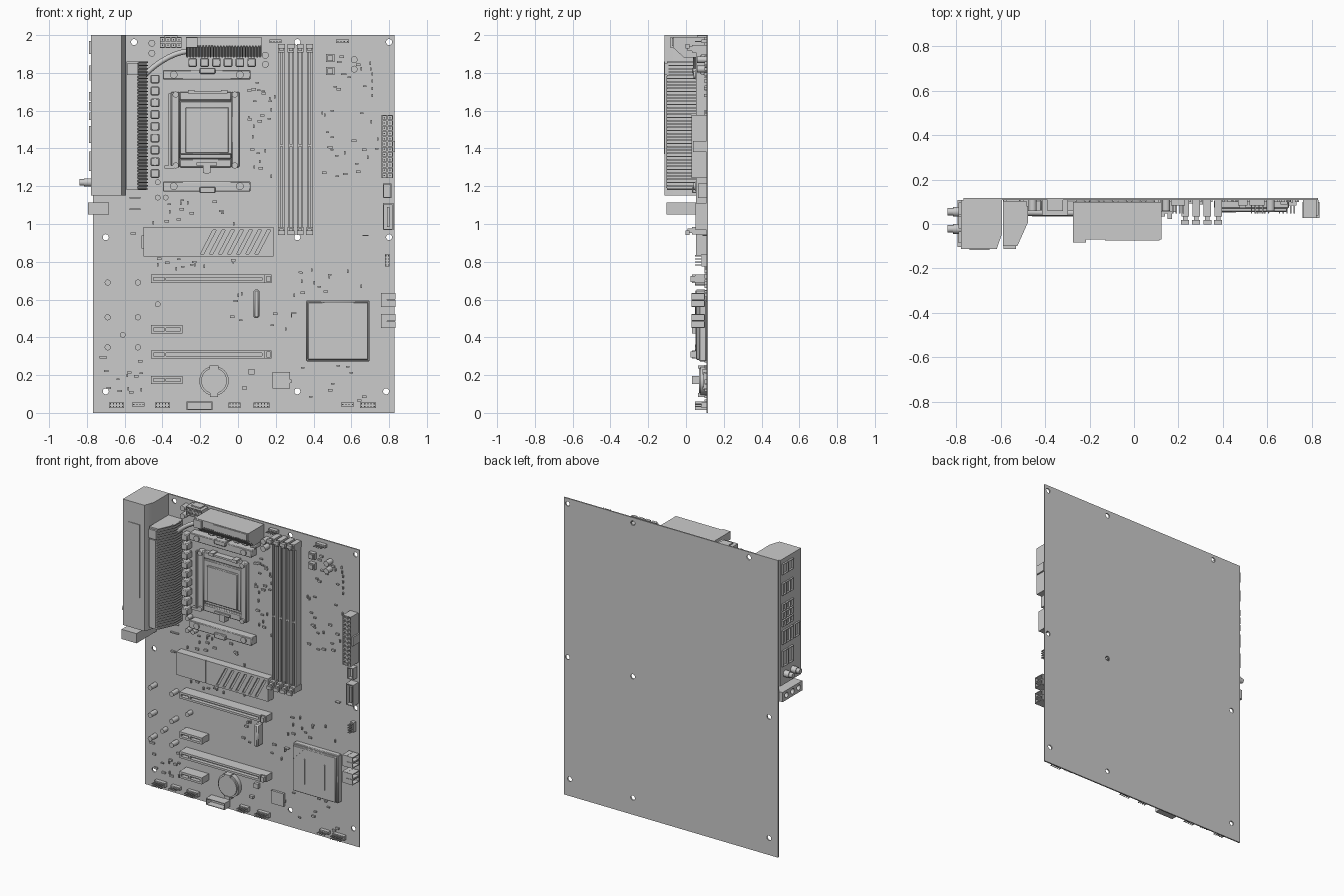
import bpy, bmesh, math, random
from mathutils import Matrix, Vector

if "Cube" in bpy.data.objects:
    bpy.data.objects.remove(bpy.data.objects["Cube"])

F, BACK = 0.108, 0.117          # front and back faces of the board
random.seed(4)


def box(bm, x0, x1, z0, z1, h1, h0=0.0):
    """Box on the board: front-view rectangle, heights measured off the board."""
    m = Matrix.Translation(((x0 + x1) / 2, F - (h0 + h1) / 2, (z0 + z1) / 2)) @ \
        Matrix.Diagonal((x1 - x0, h1 - h0, z1 - z0, 1))
    return bmesh.ops.create_cube(bm, size=1, matrix=m)["verts"]


def cyl(bm, x, z, r, h1, h0=0.0, seg=20):
    m = Matrix.Translation((x, F - (h0 + h1) / 2, z)) @ Matrix.Rotation(math.pi / 2, 4, 'X')
    bmesh.ops.create_cone(bm, cap_ends=True, segments=seg, radius1=r, radius2=r, depth=h1 - h0, matrix=m)


def prism(bm, pts, axis, a0, a1):
    """Extrude a 2D profile along one axis."""
    at = {'x': lambda p, a: (a, p[0], p[1]), 'y': lambda p, a: (p[0], a, p[1]),
          'z': lambda p, a: (p[0], p[1], a)}[axis]
    f = bm.faces.new([bm.verts.new(at(p, a0)) for p in pts])
    ext = bmesh.ops.extrude_face_region(bm, geom=[f])["geom"]
    d = Vector(at((0, 0), a1 - a0))
    bmesh.ops.translate(bm, verts=[v for v in ext if isinstance(v, bmesh.types.BMVert)], vec=d)


def socket(bm, verts, normal, rim, depth):
    """Sink an opening into the face of a box that looks along normal."""
    faces = [f for f in {f for v in verts for f in v.link_faces} if f.normal.dot(Vector(normal)) > 0.9]
    r = bmesh.ops.inset_individual(bm, faces=faces, thickness=rim)
    e = bmesh.ops.extrude_face_region(bm, geom=faces)["geom"]
    bmesh.ops.translate(bm, verts=[v for v in e if isinstance(v, bmesh.types.BMVert)], vec=-depth * Vector(normal))
    bmesh.ops.delete(bm, geom=faces, context='FACES')


def make(name, bm, bevel=0):
    bmesh.ops.recalc_face_normals(bm, faces=bm.faces)
    me = bpy.data.meshes.new(name)
    bm.to_mesh(me)
    bm.free()
    o = bpy.data.objects.new(name, me)
    bpy.context.collection.objects.link(o)
    if bevel:
        b = o.modifiers.new("bevel", 'BEVEL')
        b.width, b.segments = bevel, 1
    return o


def cut(o, bm):
    c = make("cutter", bm)
    m = o.modifiers.new("cut", 'BOOLEAN')
    m.operation, m.object, m.solver = 'DIFFERENCE', c, 'EXACT'
    bpy.context.view_layer.objects.active = o
    bpy.ops.object.modifier_apply(modifier="cut")
    bpy.data.objects.remove(c)


def boxes(name, rows, bevel=0):
    bm = bmesh.new()
    for r in rows:
        box(bm, *r)
    return make(name, bm, bevel)


def rounds(name, rows):
    bm = bmesh.new()
    for r in rows:
        cyl(bm, *r)
    return make(name, bm)


# board with mounting holes
board = boxes("board", [(-0.767, 0.828, 0, 2, 0, F - BACK)])
bm = bmesh.new()
for x, z in [(-.55, 1.963), (.314, 1.963), (.8, 1.963), (-.7, .93), (.314, .93), (.8, .93),
             (-.7, .114), (.314, .114), (.784, .114)]:
    cyl(bm, x, z, .016, .05, -.05)
cut(board, bm)

# rear port cover with raised panel
bm = bmesh.new()
prism(bm, [(-.778, F), (-.778, -.113), (-.618, -.113), (-.594, -.045), (-.594, F)], 'z', 1.152, 2)
make("port_cover", bm)
boxes("port_cover_panel", [(-.74, -.65, 1.37, 1.86, F + .117, F + .11)])

# rear ports: sunken openings on the left edge
bm = bmesh.new()
def port(z0, z1, y0, y1, n):
    for i in range(n):
        w = (y1 - y0) / n
        v = box(bm, -.79, -.76, z0, z1, F - y0 - i * w, F - y0 - (i + 1) * w + .004)
        bm.normal_update()
        socket(bm, v, (-1, 0, 0), .005, .022)
for z0, z1, n in [(1.90, 1.97, 2), (1.76, 1.84, 3), (1.655, 1.70, 3), (1.60, 1.645, 3), (1.55, 1.59, 3),
                  (1.43, 1.52, 3), (1.28, 1.385, 2)]:
    port(z0, z1, -.02, .1, n)
port(1.43, 1.52, -.085, -.03, 1)
make("rear_ports", bm)

# antenna posts
bm = bmesh.new()
for y in (.055, -.022):
    for r, x0, x1 in [(.022, -.815, -.77), (.017, -.838, -.815)]:
        bmesh.ops.create_cone(bm, cap_ends=True, segments=16, radius1=r, radius2=r, depth=x1 - x0,
            matrix=Matrix.Translation(((x0 + x1) / 2, y, 1.22)) @ Matrix.Rotation(math.pi / 2, 4, 'Y'))
make("antenna_posts", bm)

# audio jack block
jack = boxes("audio_jacks", [(-.794, -.683, 1.05, 1.115, F + .104, .0)])
bm = bmesh.new()
for y in (-.065, .0, .065):
    bmesh.ops.create_cone(bm, cap_ends=True, segments=16, radius1=.018, radius2=.018, depth=.08,
        matrix=Matrix.Translation((-.794, y, 1.083)) @ Matrix.Rotation(math.pi / 2, 4, 'Y'))
cut(jack, bm)

# side heatsink: sloped core plus fins
bm = bmesh.new()
side = [(-.59, F - .005), (-.59, -.1), (-.533, -.1), (-.484, .01), (-.484, F - .005)]
prism(bm, side, 'z', 1.18, 1.86)
for i in range(40):
    z = 1.182 + i * .0172
    prism(bm, [(-.55, .08), (-.55, -.1), (-.525, -.1), (-.476, .01), (-.476, .08)], 'z', z, z + .007)
make("side_heatsink", bm)
boxes("side_heatsink_cap", [(-.588, -.53, 1.79, 1.85, F + .113, F + .09),
                            (-.588, -.54, 1.19, 1.78, F + .106, F + .09)])

# top heatsink: sloped core plus fins
bm = bmesh.new()
prism(bm, [(.1, 1.99), (-.07, 1.99), (-.07, 1.945), (-.008, 1.888), (.1, 1.888)], 'x', -.275, .124)
for i in range(26):
    x = -.272 + i * .0154
    prism(bm, [(.06, 1.95), (-.07, 1.95), (-.07, 1.935), (-.012, 1.882), (.06, 1.882)], 'x', x, x + .007)
make("top_heatsink", bm)
boxes("top_heatsink_cap", [(-.274, -.215, 1.935, 1.988, F + .084, F + .06),
                           (-.13, .115, 1.943, 1.985, F + .074, F + .06)])

# heat pipe between the two heatsinks
cu = bpy.data.curves.new("heat_pipe", 'CURVE')
cu.dimensions, cu.bevel_depth, cu.bevel_resolution = '3D', .014, 2
sp = cu.splines.new('BEZIER')
sp.bezier_points.add(1)
for p, co, l, r in zip(sp.bezier_points, [(-.5, .05, 1.78), (-.26, .05, 1.915)],
                       [(-.52, .05, 1.74), (-.34, .05, 1.91)], [(-.44, .05, 1.85), (-.2, .05, 1.92)]):
    p.co, p.handle_left, p.handle_right = co, l, r
bpy.context.collection.objects.link(bpy.data.objects.new("heat_pipe", cu))

# power chokes
boxes("chokes", [(-.24 + i * .0625 - .023, -.24 + i * .0625 + .023, 1.832, 1.878, .055) for i in range(6)] +
      [(-.462, -.416, 1.244 + i * .0625, 1.29 + i * .0625, .055) for i in range(9)], .005)

# processor socket: frame, plate, lever, hooks
boxes("socket_frame", [(-.355, -.31, 1.3, 1.7, .032), (-.035, .008, 1.3, 1.7, .032), (-.31, -.035, 1.655, 1.7, .032),
                       (-.31, -.035, 1.3, 1.345, .032), (-.31, -.035, 1.345, 1.655, .02)], .005)
boxes("processor", [(-.308, -.03, 1.368, 1.65, .034), (-.278, -.05, 1.375, 1.618, .046)], .004)
boxes("socket_lever", [(-.367, -.355, 1.3, 1.69, .04, .02), (-.39, -.34, 1.293, 1.31, .045, .015),
                       (-.265, -.23, 1.69, 1.71, .045), (-.09, -.055, 1.69, 1.71, .045), (-.23, -.09, 1.69, 1.702, .04),
                       (-.185, -.145, 1.27, 1.315, .045), (-.22, -.11, 1.31, 1.325, .042)])
rounds("socket_screws", [(x, z, .016, .045) for x in (-.33, -.017) for z in (1.31, 1.685)] + [(-.165, 1.285, .02, .04)])

# cooler brackets
boxes("cooler_brackets", [(-.398, .066, 1.765, 1.815, .06), (-.203, -.12, 1.795, 1.827, .075),
                          (-.398, .066, 1.172, 1.225, .06), (-.203, -.12, 1.163, 1.197, .075)], .004)
rounds("bracket_screws", [(x, z, .02, .068) for x in (-.34, .01) for z in (1.79, 1.2)])

# memory slots with latches
bm = bmesh.new()
for x in (.23, .28, .33, .379):
    box(bm, x - .015, x + .015, .95, 1.94, .03)
    for s in (-1, 1):
        for z0, z1 in ((.985, 1.41), (1.42, 1.91)):
            box(bm, x + s * .0105 - .0045, x + s * .0105 + .0045, z0, z1, .055)
    box(bm, x - .015, x + .015, 1.41, 1.42, .055)
    for z0, z1, o in ((.945, .985, .943), (1.908, 1.948, 1.93)):
        box(bm, x - .017, x + .017, z0, z1, .075)
        box(bm, x - .01, x + .01, z0 + .008, z1 - .008, .1)
        box(bm, x - .018, x + .018, o, o + .022, .11, .09)
make("memory_slots", bm)


# power connectors with square sockets
def power(name, x0, z0, nx, nz, px, pz, h):
    bm = bmesh.new()
    for i in range(nx):
        for j in range(nz):
            v = box(bm, x0 + i * px, x0 + (i + 1) * px, z0 + j * pz, z0 + (j + 1) * pz, h)
            bm.normal_update()
            socket(bm, v, (0, -1, 0), .006, .04)
            cyl(bm, x0 + (i + .5) * px, z0 + (j + .5) * pz, .004, h - .01, .01, 6)
    make(name, bm)
power("processor_power", -.414, 1.932, 4, 2, .029, .029, .07)
power("main_power", .76, 1.243, 2, 12, .03, .0278, .08)
boxes("power_clips", [(-.39, -.32, 1.99, 1.998, .05), (.82, .83, 1.38, 1.44, .07)])

# edge sockets: drive ports and case ports
bm = bmesh.new()
for z in (.449, .561):
    box(bm, .757, .79, z, z + .075, .08, .008)
    for k in (0, .038):
        v = box(bm, .79, .834, z + k, z + k + .036, .08, .008)
        bm.normal_update()
        socket(bm, v, (1, 0, 0), .007, .03)
for r in [(.768, .812, 1.137, 1.215, .045), (.768, .822, .967, 1.11, .058)]:
    v = box(bm, *r)
    bm.normal_update()
    socket(bm, v, (0, -1, 0), .008, .03)
box(bm, .788, .802, .985, 1.09, .05)
make("edge_sockets", bm)

# drive heatsink with slanted grooves
m2 = boxes("drive_heatsink", [(-.499, .187, .829, .983, .055)])
bm = bmesh.new()
for i in range(7):
    x = -.2 + i * .048
    prism(bm, [(x, .84), (x + .018, .84), (x + .085, .968), (x + .067, .968)], 'y', 0, F - .043)
box(bm, -.28, -.275, .8, 1, .08, .049)
cut(m2, bm)
boxes("drive_heatsink_tabs", [(-.512, -.499, .87, .94, .03), (-.57, -.54, .945, .955, .012)])

# chipset heatsink with clipped corner step and grooves
chip = boxes("chipset_heatsink", [(.361, .697, .273, .595, .038), (.369, .689, .281, .587, .054)], .004)
boxes("chipset_lines", [(.455, .46, .345, .515, .057), (.605, .61, .345, .515, .057)])
bm = bmesh.new()
prism(bm, [(.372, .50), (.378, .50), (.46, .584), (.45, .584)], 'y', F - .03, F - .057)
make("chipset_corner_line", bm)

# expansion slots
bm = bmesh.new()
for x1, z in ((.14, .71), (-.293, .442), (.14, .309), (-.293, .174)):
    box(bm, -.46, x1, z - .022, z + .022, .05)
    for s in (-1, 1):
        box(bm, -.46, x1, z + s * .015 - .007, z + s * .015 + .007, .075)
    for a, b in ((-.46, -.448), (-.39, -.38), (x1 - .012, x1)):
        box(bm, a, b, z - .02, z + .02, .075)
    if x1 > 0:
        box(bm, .13, .178, z - .022, z + .022, .06)
        box(bm, .15, .172, z - .016, z + .016, .085)
make("expansion_slots", bm)
boxes("vertical_socket", [(.082, .113, .502, .652, .06)], .008)

# coin cell in holder
rounds("coin_cell", [(-.127, .17, .078, .03, 0, 32), (-.127, .17, .068, .04, 0, 32)])
boxes("coin_cell_clip", [(-.147, -.107, .085, .105, .045), (-.15, -.104, .235, .25, .045)])

# can capacitors
rounds("capacitors", [(x, z, .016, .06) for x in (-.69, -.53) for z in (.69, .506, .347)] +
       [(x, z, .015, .045) for x, z in [(-.61, .413), (-.425, .575), (-.425, 1.221), (-.425, 1.14), (-.383, 1.14)]] +
       [(x, z, .018, .05) for x, z in [(-.456, 1.957), (-.456, 1.904), (.145, 1.893), (.145, 1.845),
                                       (.615, 1.87), (.615, 1.82)]])

# buttons, chips and lamps
boxes("buttons", [(.467, .51, z, z + .043, .025) for z in (1.857, 1.788)] +
      [(.474, .503, z + .007, z + .036, .035) for z in (1.857, 1.788)])
boxes("chips", [(.182, .274, .13, .217, .015), (.055, .087, .202, .233, .02), (.02, .048, .125, .14, .02),
                (.545, .575, 1.79, 1.797, .015), (.66, .69, .937, .943, .02), (-.575, -.515, 1.135, 1.142, .012),
                (-.575, -.515, 1.075, 1.082, .012), (.28, .286, .505, .53, .02), (.28, .31, .525, .531, .02)])
boxes("lamps", [(.706, .715, z, z + .015, .012) for z in (1.787, 1.75, 1.71, 1.672)])

# pin headers
bm = bmesh.new()
def header(x0, x1, z0, z1, nx, nz):
    box(bm, x0, x1, z0, z1, .025)
    for i in range(nx):
        for j in range(nz):
            x, z = x0 + (i + .5) * (x1 - x0) / nx, z0 + (j + .5) * (z1 - z0) / nz
            box(bm, x - .003, x + .003, z - .003, z + .003, .06)
for x0, x1, n in [(-.683, -.604, 5), (-.44, -.36, 5), (-.05, .013, 4), (.082, .166, 5), (.646, .73, 5)]:
    header(x0, x1, .026, .056, n, 2)
for x0, x1, z in [(-.56, -.495, .035), (.546, .614, .035), (.167, .23, 1.957), (.52, .588, 1.957)]:
    header(x0, x1, z, z + .02, 4, 1)
header(.778, .803, .775, .84, 2, 4)
v = box(bm, -.272, -.135, .016, .06, .06)
bm.normal_update()
socket(bm, v, (0, -1, 0), .006, .045)
make("pin_headers", bm)

# scattered small surface parts
bm = bmesh.new()
for x0, x1, z0, z1, n in [(.05, .2, 1.25, 1.75, 26), (.42, .74, 1.25, 1.6, 22), (-.45, .2, .76, .82, 12),
                          (-.74, -.48, .1, .3, 14), (.3, .74, .62, .76, 12), (-.45, .15, 1.0, 1.13, 14),
                          (.2, .7, .05, .25, 10), (-.1, .3, .38, .65, 10), (.5, .72, 1.7, 1.9, 10)]:
    for _ in range(n):
        x, z = random.uniform(x0, x1), random.uniform(z0, z1)
        w, h = random.choice([(.009, .004), (.004, .009), (.012, .006)])
        box(bm, x - w, x + w, z - h, z + h, .01)
make("small_parts", bm)

# smooth the round parts, keep edges sharp
for o in bpy.context.scene.objects:
    o.select_set(o.type == 'MESH')
bpy.context.view_layer.objects.active = board
bpy.ops.object.shade_smooth_by_angle(angle=math.radians(30))
